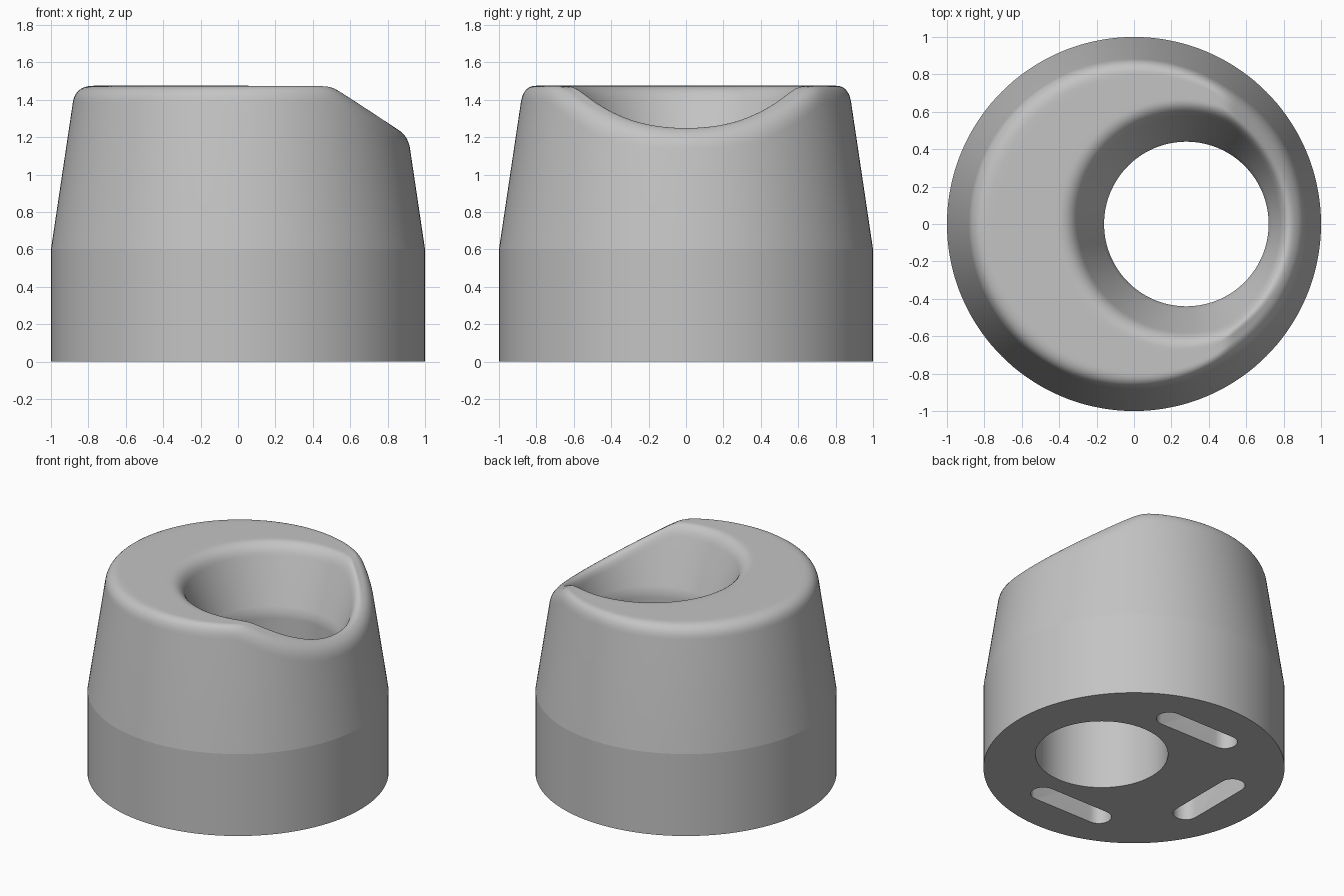
import bpy, bmesh, math
from mathutils import Vector

if "Cube" in bpy.data.objects:
    bpy.data.objects.remove(bpy.data.objects["Cube"])

SEG = 144                  # steps around
FIL = 9                    # steps per rounded edge
TOP = 1.475
HOLE = Vector((0.28, 0.0, 0.0))

grey = bpy.data.materials.new("plain grey")
grey.use_nodes = True
colour = (0.55, 0.55, 0.55, 1)
grey.diffuse_color = colour
grey.node_tree.nodes["Principled BSDF"].inputs["Base Color"].default_value = colour


def outer_radius(z):
    return 1.0 - 0.149 * max(0.0, z - 0.6)


def inner_radius(z):
    return 0.44 + 0.39 * max(0.0, z - 1.04)


def height(x):
    # flat top softly meeting the sloped cut on the +x side
    d = 0.66 * (0.5 - x)
    return TOP + (d - math.sqrt(d * d + 0.0004)) / 2


def wall(radius, centre, a, z):
    r = radius(z)
    return centre + Vector((r * math.cos(a), r * math.sin(a), z))


def corner(radius, centre, a):
    z = TOP
    for _ in range(12):
        z = height(wall(radius, centre, a, z).x)
    return wall(radius, centre, a, z)


def fillet(p, c, q):
    steps = [i / FIL for i in range(FIL + 1)]
    return [p * (1 - t) ** 2 + c * (2 * t * (1 - t)) + q * t * t for t in steps]


def section(a):
    # one loop: outside wall, lip, top, funnel lip, bore
    o, zero = Vector(), Vector()
    co, ci = corner(outer_radius, o, a), corner(inner_radius, HOLE, a)
    gap = (ci - co).length

    def on_top(f):
        p = co.lerp(ci, f)
        p.z = height(p.x)
        return p

    f = min(0.1 / gap, 0.48)
    g = 1 - min(0.08 / gap, 0.48)
    drop_o = min(0.09, 1.2 * f * gap)
    drop_i = min(0.08, 1.2 * (1 - g) * gap)
    pts = [wall(outer_radius, o, a, z) for z in (0, 0.6)]
    pts += fillet(wall(outer_radius, o, a, co.z - drop_o), co, on_top(f))
    pts += [on_top(f + (g - f) * i / 8) for i in range(1, 8)]
    pts += fillet(on_top(g), ci, wall(inner_radius, HOLE, a, ci.z - drop_i))
    pts += [wall(inner_radius, HOLE, a, z) for z in (1.08, 1.04, 1.0, 0)]
    return pts


def make_object(name, bm):
    bmesh.ops.recalc_face_normals(bm, faces=bm.faces)
    mesh = bpy.data.meshes.new(name)
    bm.to_mesh(mesh)
    bm.free()
    obj = bpy.data.objects.new(name, mesh)
    bpy.context.collection.objects.link(obj)
    mesh.materials.append(grey)
    return obj


# Body with its offset bore
bm = bmesh.new()
loops = [[bm.verts.new(p) for p in section(math.tau * i / SEG)] for i in range(SEG)]
count = len(loops[0])
for i in range(SEG):
    a, b = loops[i], loops[(i + 1) % SEG]
    for j in range(count):
        k = (j + 1) % count
        bm.faces.new((a[j], b[j], b[k], a[k]))
body = make_object("holder_body", bm)

# Three round-ended slots in the underside
bm = bmesh.new()
for turn in (90, 180, 270):
    t = math.radians(turn)
    out = Vector((math.cos(t), math.sin(t), 0))
    along = Vector((-out.y, out.x, 0))
    ring = []
    for side in (1, -1):
        for i in range(13):
            s = math.pi * i / 12
            p = out * (0.65 + side * 0.085 * math.cos(s))
            p = p + along * side * (0.24 + 0.085 * math.sin(s))
            ring.append(bm.verts.new(p + Vector((0, 0, -0.1))))
    base = bm.faces.new(ring)
    ext = bmesh.ops.extrude_face_region(bm, geom=[base])
    top = [v for v in ext["geom"] if isinstance(v, bmesh.types.BMVert)]
    bmesh.ops.translate(bm, verts=top, vec=(0, 0, 0.4))
cutter = make_object("slot_cutter", bm)
cutter.hide_render = True

cut = body.modifiers.new("slots", "BOOLEAN")
cut.operation = "DIFFERENCE"
cut.solver = "EXACT"
cut.object = cutter
bpy.ops.object.select_all(action="DESELECT")
body.select_set(True)
bpy.context.view_layer.objects.active = body
bpy.ops.object.modifier_apply(modifier=cut.name)
bpy.data.objects.remove(cutter)

# Smooth shading with a crisp line where the taper begins
bpy.ops.object.shade_smooth_by_angle(angle=math.radians(35))
verts = body.data.vertices
for e in body.data.edges:
    if all(abs(verts[v].co.z - 0.6) < 0.001 and verts[v].co.xy.length > 0.99 for v in e.vertices):
        e.use_edge_sharp = True
